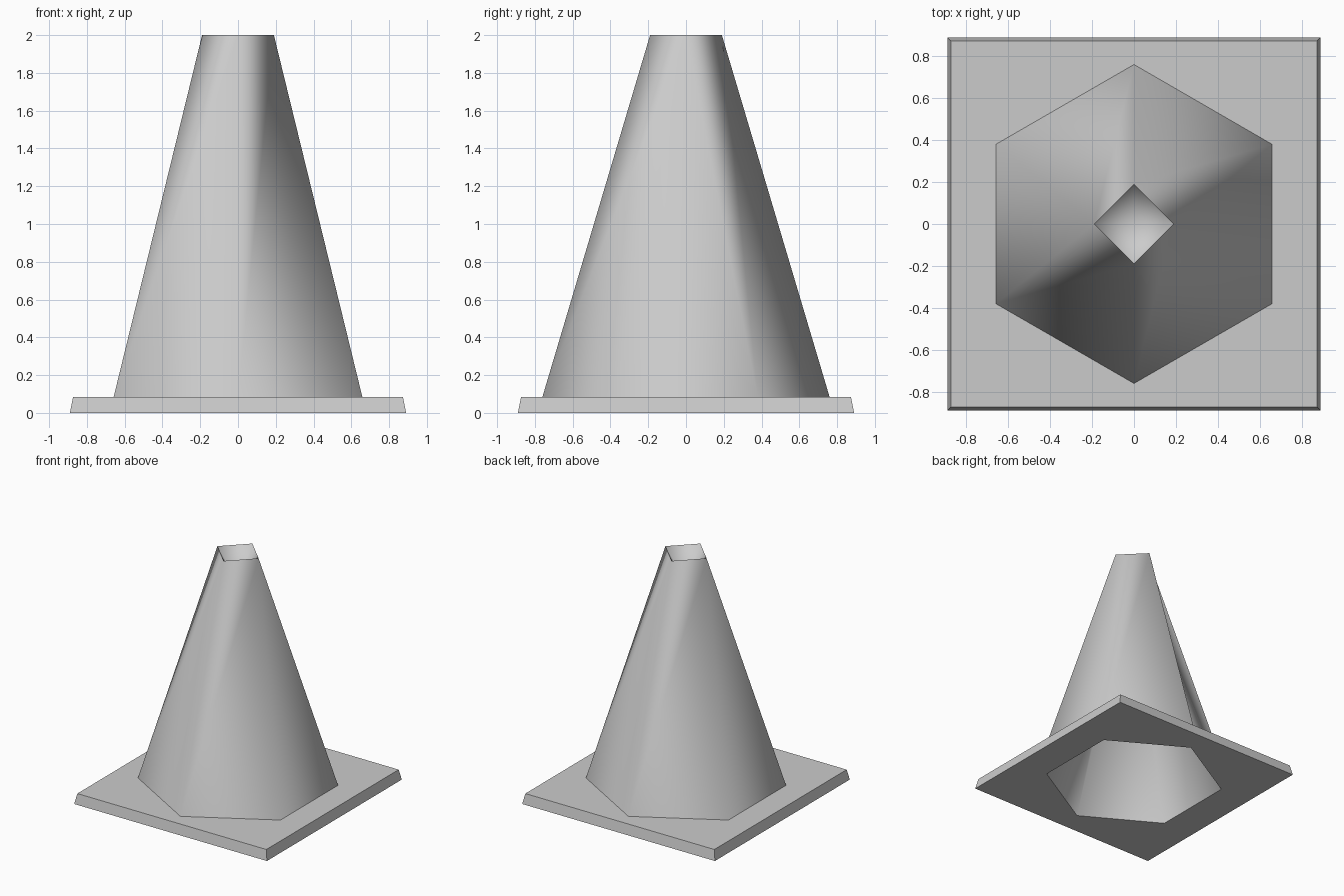
import bpy
import bmesh
from math import cos, sin, radians

cube = bpy.data.objects.get("Cube")
if cube:
    bpy.data.objects.remove(cube, do_unlink=True)

BASE_TOP = 0.085
TOP = 2.0

grey = bpy.data.materials.new("light_grey")
grey.use_nodes = True
colour = (0.6, 0.6, 0.6, 1)
grey.diffuse_color = colour
grey.node_tree.nodes["Principled BSDF"].inputs["Base Color"].default_value = colour


def ring(bm, sides, radius, z, start):
    """Regular polygon of vertices, counter-clockwise from the start angle."""
    angles = [radians(start + 360 * i / sides) for i in range(sides)]
    return [bm.verts.new((radius * cos(a), radius * sin(a), z)) for a in angles]


def bridge(bm, low, high):
    """Outward quads between two rings of equal size."""
    n = len(low)
    for i in range(n):
        j = (i + 1) % n
        bm.faces.new((low[i], low[j], high[j], high[i]))


def finish(bm, name, smooth):
    for face in bm.faces:
        face.smooth = smooth
    mesh = bpy.data.meshes.new(name)
    bm.to_mesh(mesh)
    bm.free()
    mesh.materials.append(grey)
    obj = bpy.data.objects.new(name, mesh)
    bpy.context.collection.objects.link(obj)
    return obj


# Cone wall: six-sided foot joined to a four-sided mouth
bm = bmesh.new()
foot = ring(bm, 6, 0.76, BASE_TOP, 30)
mouth = ring(bm, 4, 0.19, TOP, 0)
for half in range(2):
    b = [foot[(k + 3 * half) % 6] for k in (5, 0, 1, 2)]
    t = [mouth[(k + 2 * half) % 4] for k in (0, 1, 2)]
    for tri in ((b[0], b[1], t[0]), (b[1], t[1], t[0]), (b[1], b[2], t[1]),
                (b[2], t[2], t[1]), (b[2], b[3], t[2])):
        bm.faces.new(tri)
finish(bm, "cone_wall", True)

# Recess sunk into the mouth
bm = bmesh.new()
rim = ring(bm, 4, 0.19, TOP, 0)
tip = bm.verts.new((0, 0, TOP - 0.25))
for i in range(4):
    bm.faces.new((rim[i], rim[(i + 1) % 4], tip))
finish(bm, "mouth_recess", True)

# Hollow underside of the cone, facing inwards
bm = bmesh.new()
low = ring(bm, 6, 0.70, 0, 30)
high = ring(bm, 6, 0.10, 1.7, 30)
bridge(bm, low, high)
bm.faces.new(high)
bmesh.ops.reverse_faces(bm, faces=bm.faces[:])
finish(bm, "inner_hollow", True)

# Square base plate with tapered rim and a six-sided opening below
bm = bmesh.new()
bottom = ring(bm, 4, 0.89 * 2 ** 0.5, 0, 45)
top = ring(bm, 4, 0.873 * 2 ** 0.5, BASE_TOP, 45)
bridge(bm, bottom, top)
opening = ring(bm, 6, 0.70, 0, 30)
cone_foot = ring(bm, 6, 0.76, BASE_TOP, 30)
for outer, inner, up in ((bottom, opening, -1), (top, cone_foot, 1)):
    edges = []
    for loop in (outer, inner):
        for i, v in enumerate(loop):
            w = loop[(i + 1) % len(loop)]
            edges.append(bm.edges.get((v, w)) or bm.edges.new((v, w)))
    bmesh.ops.triangle_fill(bm, edges=edges, use_beauty=True, normal=(0, 0, up))
bm.normal_update()
for face in bm.faces:
    # flat faces must look away from the middle of the plate
    z = face.calc_center_median().z
    if abs(face.normal.z) > 0.9 and face.normal.z * (z - BASE_TOP / 2) < 0:
        face.normal_flip()
finish(bm, "base_plate", False)
